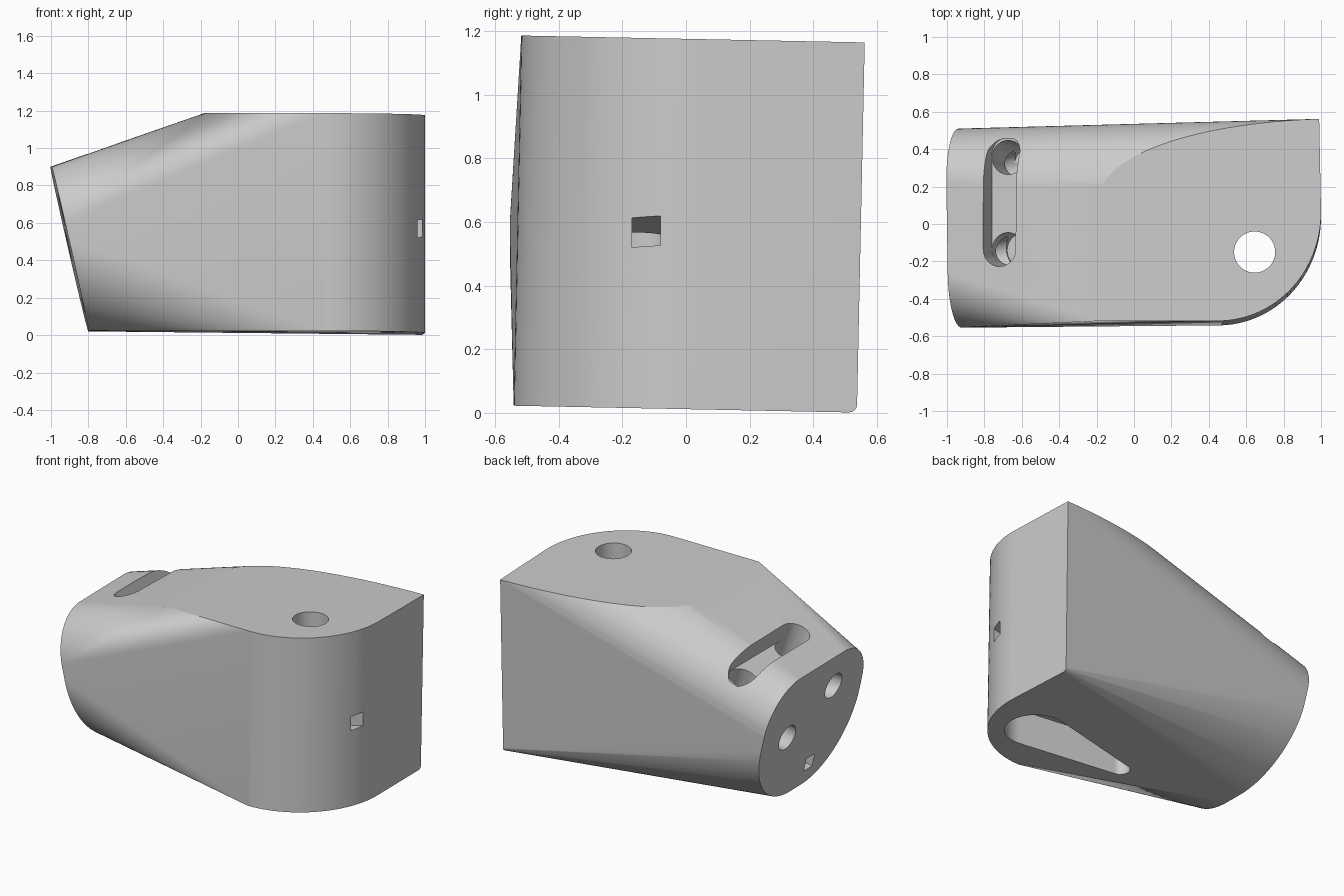
import bpy, bmesh, math
from mathutils import Vector
from mathutils.geometry import interpolate_bezier

cube = bpy.data.objects.get("Cube")
if cube:
    bpy.data.objects.remove(cube, do_unlink=True)

grey = bpy.data.materials.new("light_grey")
grey.use_nodes = True
colour = (0.6, 0.6, 0.6, 1)
grey.diffuse_color = colour
grey.node_tree.nodes["Principled BSDF"].inputs["Base Color"].default_value = colour


def hull_object(name, points):
    """Solid wrapped tightly around a set of points."""
    bm = bmesh.new()
    for p in points:
        bm.verts.new(p)
    bmesh.ops.convex_hull(bm, input=bm.verts)
    loose = [v for v in bm.verts if not v.link_faces]
    bmesh.ops.delete(bm, geom=loose, context='VERTS')
    bmesh.ops.dissolve_limit(bm, angle_limit=math.radians(0.3),
                             verts=bm.verts, edges=bm.edges)
    bmesh.ops.recalc_face_normals(bm, faces=bm.faces)
    mesh = bpy.data.meshes.new(name)
    bm.to_mesh(mesh)
    bm.free()
    mesh.materials.append(grey)
    obj = bpy.data.objects.new(name, mesh)
    bpy.context.collection.objects.link(obj)
    return obj


def ring(centre, radius, axis, count=48, turn=0):
    """Circle of points around a centre, facing along an axis."""
    rot = Vector(axis).to_track_quat('Z', 'Y')
    angles = [turn + math.tau * i / count for i in range(count)]
    return [Vector(centre) + rot @ Vector((radius * math.cos(a), radius * math.sin(a), 0))
            for a in angles]


def rod(name, start, end, radius, count=48, turn=0):
    axis = Vector(end) - Vector(start)
    return hull_object(name, ring(start, radius, axis, count, turn)
                       + ring(end, radius, axis, count, turn))


def top_point(x, y):
    return Vector((x, y + 0.012, 1.176 - 0.02 * y))


def bottom_point(x, y, lift=0):
    return Vector((x, y - 0.012, 0.012 - 0.02 * y + lift))


# Tilted end face: tight upper corners, nearly half-round below
end_face = []
for side in (1, -1):
    for flat, ry, level, rv in ((0.24, 0.292, 0.3, 0.7), (0.06, 0.472, 0.1, -1.1)):
        for i in range(21):
            a = math.pi / 2 * i / 20
            y = -0.022 + side * (flat + ry * math.cos(a))
            v = level + rv * math.sin(a)
            end_face.append(Vector((-0.9 - 0.1 * v - 0.015 * y, y, 0.46 + 0.44 * v)))

# Upright end with a large rounded front corner
arc = [(0.45 + 0.55 * math.sin(a), 0.05 - 0.58 * math.cos(a))
       for a in (math.pi / 2 * i / 32 for i in range(33))]
back = interpolate_bezier(Vector((-0.18, 0.17)), Vector((-0.1, 0.39)),
                          Vector((0.4, 0.53)), Vector((0.99, 0.55)), 28)
points = list(end_face)
points += [top_point(x, y) for x, y in arc]
points += [top_point(p.x, p.y) for p in back]
points.append(top_point(-0.18, -0.53))
points += [bottom_point(x, y) for x, y in arc]
# Softened lower back edge
for i in range(5):
    a = math.pi / 2 * i / 4
    points.append(bottom_point(0.985, 0.525 + 0.025 * math.sin(a), 0.025 * (1 - math.cos(a))))
body = hull_object("body", points)

cutters = []

# Vertical bolt hole and tapered pocket underneath
cutters.append(rod("bolt_hole", (0.645, -0.15, -0.2), (0.645, -0.15, 1.4), 0.11, 64))
pocket = []
for z in (-0.2, 0.25):
    pocket += ring((0.645, -0.15, z), 0.19, (0, 0, 1))
    pocket += ring((-0.05, -0.19, z), 0.06, (0, 0, 1))
cutters.append(hull_object("pocket", pocket))

# Slot across the sloping top; each end drops into a well
# that meets a round hole from the end face
slope = Vector((-0.335, 0, 0.942))
inward = Vector((0.976, 0, 0.222))
slot = []
for y, well_y, depth, hole_y, hole_z in ((0.37, 0.32, 0.42, 0.22, 0.48),
                                         (-0.135, -0.14, 0.3, -0.22, 0.67)):
    mouth = Vector((-0.72, y, 1.0))
    slot += ring(mouth + slope * 0.2, 0.092, slope)
    slot += ring(mouth - slope * 0.14, 0.092, slope)
    well_end = Vector((mouth.x, well_y, mouth.z)) - slope * depth
    cutters.append(rod("slot_well", mouth, well_end - slope * 0.08, 0.0905))
    entry = Vector((-0.795 - 0.227 * hole_z, hole_y, hole_z))
    outside = entry + (entry - well_end).normalized() * 0.2
    cutters.append(rod("end_hole", outside, well_end, 0.085))
cutters.append(hull_object("slot", slot))

# Square passage running the full length
start = Vector((-0.83, -0.125, 0.16))
cutters.append(rod("square_passage", start - inward * 0.3, start + inward * 2.2,
                   0.064, 4, math.pi / 4))

# Cut everything out of the body, then drop the cutters
for c in cutters:
    c.hide_render = True
    mod = body.modifiers.new(c.name, 'BOOLEAN')
    mod.operation = 'DIFFERENCE'
    mod.solver = 'EXACT'
    mod.object = c
bpy.context.view_layer.update()
graph = bpy.context.evaluated_depsgraph_get()
cut_mesh = bpy.data.meshes.new_from_object(body.evaluated_get(graph))
body.modifiers.clear()
body.data = cut_mesh
cut_mesh.materials.clear()
cut_mesh.materials.append(grey)
for poly in cut_mesh.polygons:
    poly.material_index = 0
for c in cutters:
    bpy.data.objects.remove(c, do_unlink=True)

# Smooth curved walls, keep hard rims and true flats
bpy.ops.object.select_all(action='DESELECT')
body.select_set(True)
bpy.context.view_layer.objects.active = body
bpy.ops.object.shade_smooth_by_angle(angle=math.radians(20))
weighted = body.modifiers.new("flat_normals", 'WEIGHTED_NORMAL')
weighted.keep_sharp = True
weighted.weight = 80
